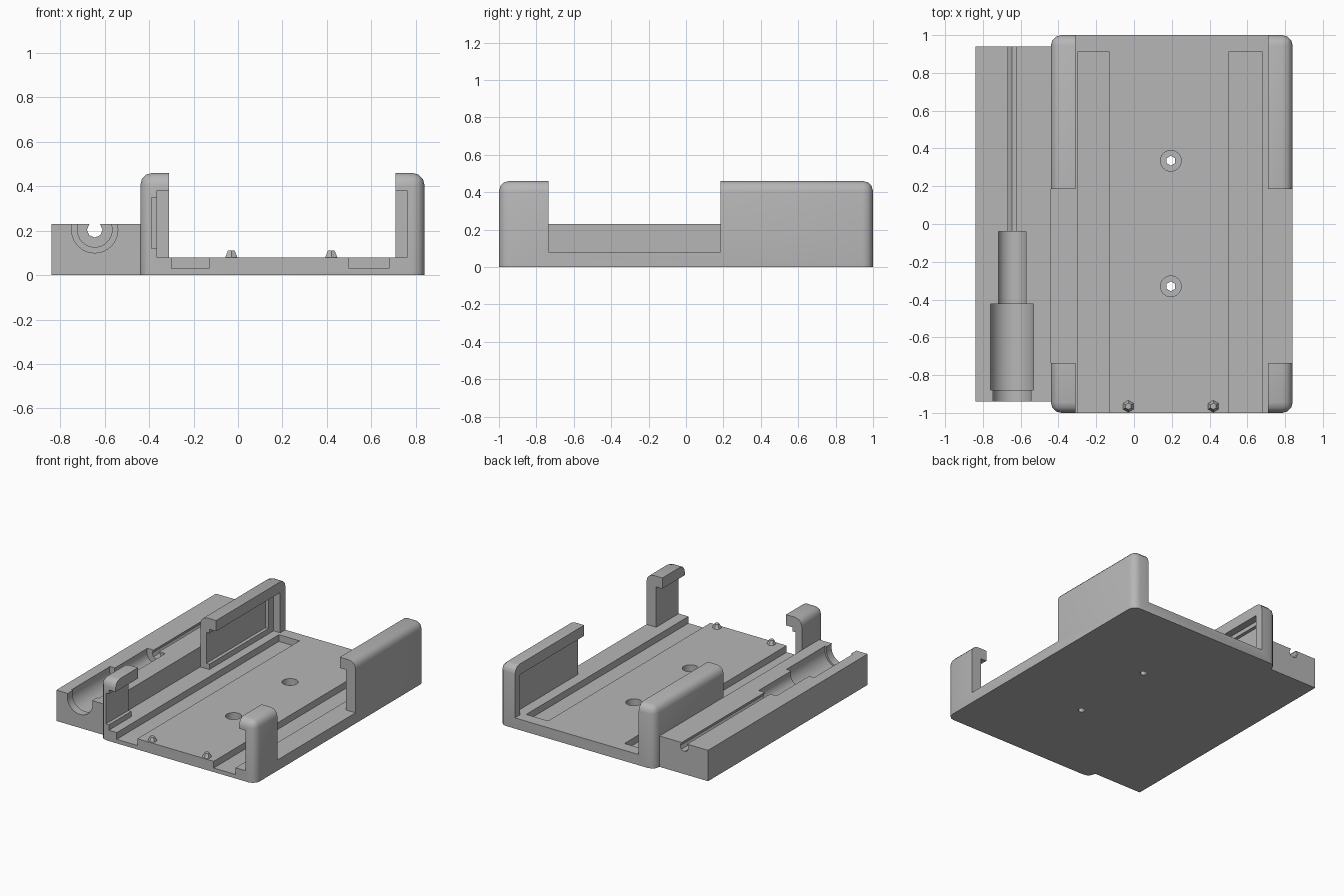
import bpy, bmesh, math
from mathutils import Matrix

default = bpy.data.objects.get("Cube")
if default:
    bpy.data.objects.remove(default, do_unlink=True)

grey = bpy.data.materials.new("plain grey")
grey.use_nodes = True
grey.diffuse_color = (0.47, 0.47, 0.47, 1)
grey.node_tree.nodes["Principled BSDF"].inputs["Base Color"].default_value = grey.diffuse_color


def finish(name, bm):
    mesh = bpy.data.meshes.new(name)
    bm.to_mesh(mesh)
    bm.free()
    mesh.materials.append(grey)
    obj = bpy.data.objects.new(name, mesh)
    bpy.context.collection.objects.link(obj)
    return obj


def box(name, x, y, z, rounding=0):
    """Box between pairs of limits; rounding softens all but the bottom edges."""
    bm = bmesh.new()
    bmesh.ops.create_cube(bm, size=1)
    for v in bm.verts:
        v.co = [lim[0] if c < 0 else lim[1] for c, lim in zip(v.co, (x, y, z))]
    if rounding:
        edges = [e for e in bm.edges if max(v.co.z for v in e.verts) > z[0]]
        bmesh.ops.bevel(bm, geom=edges, offset=rounding, segments=3,
                        profile=0.5, affect='EDGES')
    return finish(name, bm)


def rod(name, centre, r1, r2, length, sides, along_y=False):
    bm = bmesh.new()
    bmesh.ops.create_cone(bm, cap_ends=True, segments=sides,
                          radius1=r1, radius2=r2, depth=length)
    turn = Matrix.Rotation(math.pi / 2 if along_y else 0, 4, 'X')
    bmesh.ops.transform(bm, matrix=Matrix.Translation(centre) @ turn, verts=bm.verts)
    return finish(name, bm)


def cut(obj, cutter):
    cutter.hide_render = True
    mod = obj.modifiers.new("cut", 'BOOLEAN')
    mod.operation, mod.solver, mod.object = 'DIFFERENCE', 'EXACT', cutter
    bpy.context.view_layer.objects.active = obj
    bpy.ops.object.modifier_apply(modifier=mod.name)
    bpy.data.objects.remove(cutter, do_unlink=True)


def smooth(obj):
    bpy.ops.object.select_all(action='DESELECT')
    obj.select_set(True)
    bpy.context.view_layer.objects.active = obj
    bpy.ops.object.shade_smooth_by_angle(angle=math.radians(32))


FLOOR = 0.08

# Tray with corner clips: hollow under the lips, open middle, side gaps
tray = box("tray", (-0.44, 0.84), (-1, 1), (0, 0.46), 0.055)
cut(tray, box("hollow", (-0.365, 0.76), (-1.1, 0.94), (FLOOR, 0.38)))
cut(tray, box("opening", (-0.31, 0.71), (-1.1, 1.1), (FLOOR, 0.6)))
cut(tray, box("side_gap", (-0.6, 1), (-0.735, 0.185), (FLOOR, 0.6)))

# Recess inside the right wall
cut(tray, box("wall_recess", (-0.39, -0.34), (-1.1, 0.88), (0.12, 0.35)))

# Floor grooves, open at the front
for x in ((-0.3, -0.13), (0.5, 0.68)):
    cut(tray, box("groove", x, (-1.1, 0.91), (0.03, 0.2)))

# Countersunk screw holes
for y in (-0.33, 0.335):
    cut(tray, rod("screw_head", (0.195, y, 0.13), 0.055, 0.055, 0.2, 24))
    cut(tray, rod("screw_hole", (0.195, y, 0), 0.026, 0.026, 0.4, 6))
smooth(tray)

# Stop pegs at the front edge
for side, x in (("right", -0.03), ("left", 0.42)):
    rod(side + "_peg", (x, -0.965, FLOOR + 0.015), 0.032, 0.017, 0.032, 6)

# Cable block with a stepped plug channel
block = box("cable_block", (-0.84, -0.44), (-0.94, 0.94), (0, 0.23))
for radius, y0, y1, sides in ((0.035, -0.1, 1, 8), (0.078, -0.425, -0.04, 32),
                              (0.117, -0.88, -0.424, 40), (0.104, -1, -0.879, 40)):
    cut(block, rod("channel", (-0.645, (y0 + y1) / 2, 0.204),
                   radius, radius, y1 - y0, sides, True))
smooth(block)
